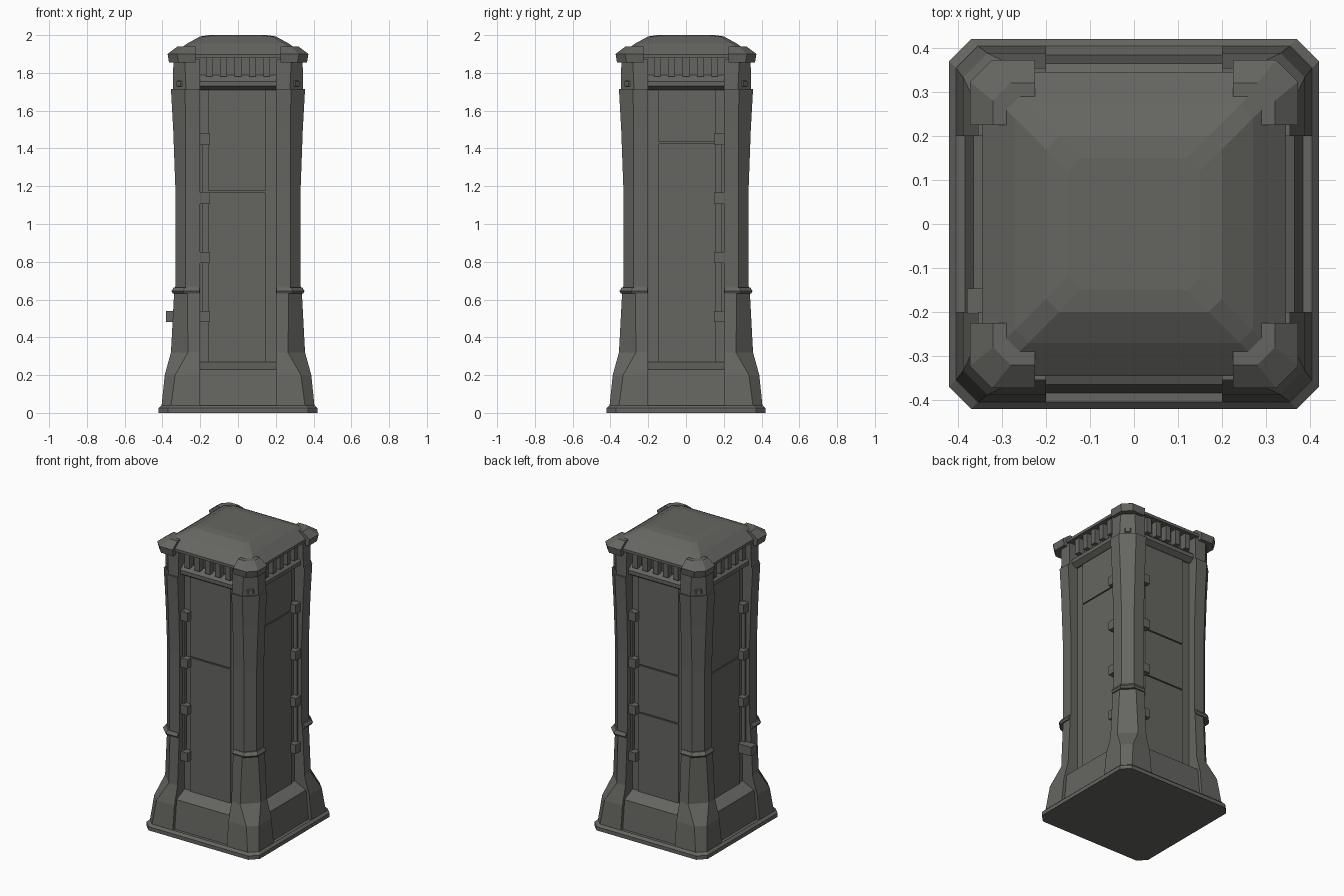
import bpy, bmesh, math
from mathutils import Matrix

default = bpy.data.objects.get("Cube")
if default:
    bpy.data.objects.remove(default)

COLOUR = (0.13, 0.13, 0.12, 1)
stone = bpy.data.materials.new("dark_grey_metal")
stone.use_nodes = True
stone.diffuse_color = COLOUR
bsdf = next(n for n in stone.node_tree.nodes if n.type == 'BSDF_PRINCIPLED')
bsdf.inputs["Base Color"].default_value = COLOUR
bsdf.inputs["Roughness"].default_value = 0.8


def finish(name, bm):
    bmesh.ops.recalc_face_normals(bm, faces=bm.faces)
    mesh = bpy.data.meshes.new(name)
    bm.to_mesh(mesh)
    bm.free()
    mesh.materials.append(stone)
    obj = bpy.data.objects.new(name, mesh)
    bpy.context.collection.objects.link(obj)
    return obj


def loft(name, rings):
    """Skin a stack of outlines, each a list of points, and cap both ends."""
    bm = bmesh.new()
    loops = [[bm.verts.new(p) for p in ring] for ring in rings]
    n = len(loops[0])
    for a, b in zip(loops, loops[1:]):
        for i in range(n):
            j = (i + 1) % n
            bm.faces.new((a[i], a[j], b[j], b[i]))
    bm.faces.new(loops[0])
    bm.faces.new(loops[-1])
    return finish(name, bm)


def octagon(half, cut, z):
    h, k = half, half - cut
    return [(k, -h, z), (h, -k, z), (h, k, z), (k, h, z),
            (-k, h, z), (-h, k, z), (-h, -k, z), (-k, -h, z)]


def corner(inner, outer, cut, z, sx, sy):
    k = outer - cut
    pts = [(inner, inner), (outer, inner), (outer, k), (k, outer), (inner, outer)]
    return [(x * sx, y * sy, z) for x, y in pts]


def box(name, side, x, depth, z):
    """Box on one side: x, depth and z ranges in that side's own frame."""
    bm = bmesh.new()
    bmesh.ops.create_cube(bm, size=1)
    for v in bm.verts:
        v.co = [r[0] if c < 0 else r[1]
                for c, r in zip(v.co, (x, (-depth[1], -depth[0]), z))]
    bm.transform(Matrix.Rotation(side * math.pi / 2, 4, 'Z'))
    return finish(name, bm)


# Stacked body parts
loft("base_slab", [octagon(*r) for r in
     ((0.42, 0.05, 0), (0.42, 0.05, 0.025), (0.405, 0.05, 0.04))])
loft("plinth", [octagon(*r) for r in
     ((0.385, 0.06, 0.035), (0.38, 0.06, 0.08), (0.365, 0.06, 0.23), (0.28, 0.02, 0.27))])
loft("inner_core", [octagon(*r) for r in ((0.28, 0.02, 0.2), (0.28, 0.02, 1.9))])
loft("lintel", [octagon(*r) for r in
     ((0.295, 0.02, 1.71), (0.325, 0.02, 1.73), (0.325, 0.02, 1.755), (0.285, 0.02, 1.79))])
loft("roof", [octagon(*r) for r in
     ((0.345, 0.03, 1.88), (0.345, 0.03, 1.898), (0.27, 0.03, 1.955),
      (0.2, 0.03, 1.993), (0.15, 0.03, 2.0))])

# Corner posts: outer half width, chamfer, height
POST = ((0.405, 0.05, 0.035), (0.388, 0.055, 0.2), (0.355, 0.09, 0.32),
        (0.338, 0.07, 0.64), (0.332, 0.055, 0.67), (0.332, 0.055, 1.2),
        (0.343, 0.065, 1.5), (0.355, 0.075, 1.715))
CAP = ((0.365, 0.05, 1.855), (0.373, 0.05, 1.9), (0.32, 0.04, 1.94))
for sx in (-1, 1):
    for sy in (-1, 1):
        place = ("front_" if sy < 0 else "back_") + ("left_" if sx > 0 else "right_")
        loft(place + "post", [corner(0.2, *r, sx, sy) for r in POST])
        loft(place + "post_collar", [corner(0.205, *r, sx, sy) for r in
             ((0.345, 0.06, 0.632), (0.352, 0.06, 0.645), (0.34, 0.06, 0.665))])
        loft(place + "post_head", [corner(0.2, *r, sx, sy) for r in
             ((0.345, 0.07, 1.71), (0.342, 0.06, 1.87))])
        loft(place + "roof_cap", [corner(0.225, *r, sx, sy) for r in CAP])

# Four sides: hinged door panel, brackets and vent slats
SIDES = (("front", -1, (1.17,)), ("left", 1, (1.43,)),
         ("back", -1, (0.8, 1.12)), ("right", 1, (1.12,)))
for side, (label, hinge, seams) in enumerate(SIDES):
    edges = [0.265, *seams, 1.715]
    span = sorted((hinge * 0.155, -hinge * 0.145))
    for low, high in zip(edges, edges[1:]):
        box(label + "_door_panel", side, span, (0.27, 0.288), (low + 0.004, high - 0.004))

    box(label + "_hinge_strip", side, sorted((hinge * 0.205, hinge * 0.187)),
        (0.27, 0.305), (0.48, 1.48))
    for i in range(4):
        z = 0.51 + 0.313 * i
        reach = 0.38 if label == "right" and i == 0 else 0.325
        box(label + "_bracket", side, sorted((hinge * 0.205, hinge * 0.147)),
            (0.27, reach), (z - 0.03, z + 0.03))

    for i in range(5):
        x = 0.076 * (i - 2)
        box(label + "_vent_slat", side, (x - 0.018, x + 0.018), (0.27, 0.325), (1.78, 1.885))
